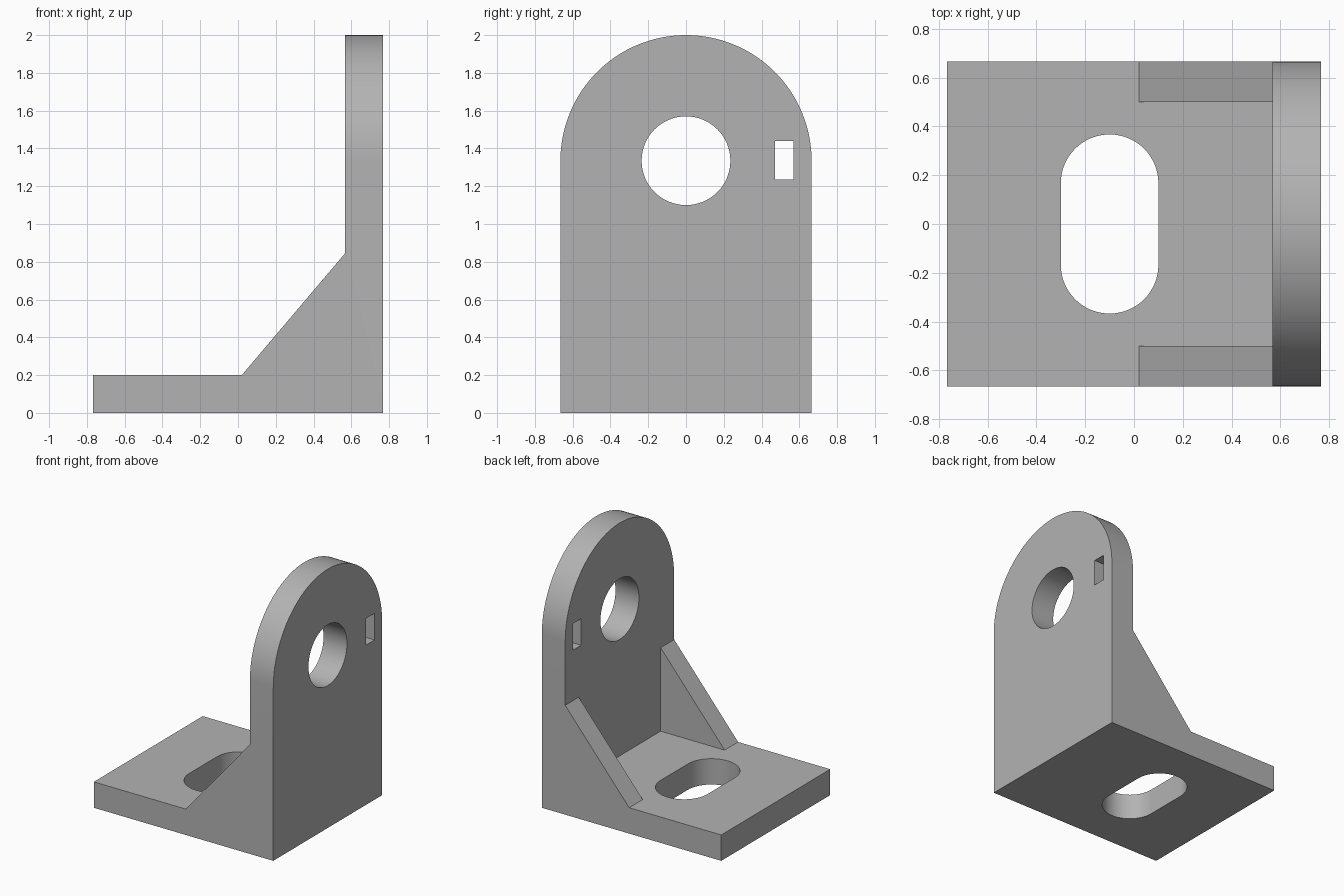
import bpy, bmesh, math
from mathutils import Vector

cube = bpy.data.objects.get("Cube")
if cube:
    bpy.data.objects.remove(cube, do_unlink=True)

HALF_X, HALF_Y, THICK = 0.767, 0.665, 0.2
WALL_X = HALF_X - THICK          # inner face of the upright
EYE_Z = 2.0 - HALF_Y             # centre of the rounded top

grey = bpy.data.materials.new("plain_grey")
grey.use_nodes = True
colour = (0.45, 0.45, 0.45, 1)
grey.diffuse_color = colour
grey.node_tree.nodes["Principled BSDF"].inputs["Base Color"].default_value = colour


def arc(cx, cy, r, start, end, steps):
    """Points along an arc, angles in degrees."""
    return [(cx + r * math.cos(math.radians(start + (end - start) * i / steps)),
             cy + r * math.sin(math.radians(start + (end - start) * i / steps)))
            for i in range(steps + 1)]


def prism(name, outline, axis, low, high):
    """Extrude a 2D outline along an axis; the other two axes keep their order."""
    def place(p, d):
        co = list(p)
        co.insert("xyz".index(axis), d)
        return co
    bm = bmesh.new()
    face = bm.faces.new([bm.verts.new(place(p, low)) for p in outline])
    new = bmesh.ops.extrude_face_region(bm, geom=[face])["geom"]
    bmesh.ops.translate(bm, verts=[g for g in new if isinstance(g, bmesh.types.BMVert)],
                        vec=Vector(place((0, 0), high - low)))
    bmesh.ops.recalc_face_normals(bm, faces=bm.faces)
    mesh = bpy.data.meshes.new(name)
    bm.to_mesh(mesh)
    bm.free()
    mesh.materials.append(grey)
    obj = bpy.data.objects.new(name, mesh)
    bpy.context.collection.objects.link(obj)
    return obj


def carve(target, cutter, operation="DIFFERENCE"):
    """Apply an exact boolean and discard the cutter."""
    cutter.hide_render = True
    mod = target.modifiers.new(cutter.name, "BOOLEAN")
    mod.object, mod.operation, mod.solver = cutter, operation, "EXACT"
    bpy.context.view_layer.objects.active = target
    bpy.ops.object.modifier_apply(modifier=mod.name)
    bpy.data.objects.remove(cutter, do_unlink=True)


def rect(a0, b0, a1, b1):
    return [(a0, b0), (a1, b0), (a1, b1), (a0, b1)]


# Side profile: base plate, sloped gusset and upright in one piece
slope_foot, slope_top = (0.02, THICK), (WALL_X, 0.845)
bracket = prism("angle_bracket", [
    (-HALF_X, 0), (HALF_X, 0), (HALF_X, 2.2), (WALL_X, 2.2),
    slope_top, slope_foot, (-HALF_X, THICK)], "y", -1, 1)

# Rounded top and flat sides
arch = [(-HALF_Y, -0.2), (HALF_Y, -0.2)] + arc(0, EYE_Z, HALF_Y, 0, 180, 64)
carve(bracket, prism("arch_outline", arch, "x", -1, 1), "INTERSECT")

# Space between the two gussets
gap = [slope_foot, (WALL_X, THICK), (WALL_X, 1.0), (-0.1, 1.0)]
carve(bracket, prism("gusset_gap", gap, "y", -0.5, 0.5))

# Round hole and small rectangular window in the upright
carve(bracket, prism("round_hole", arc(0, EYE_Z, 0.235, 0, 360, 64)[:-1], "x", 0.3, 1))
carve(bracket, prism("window", rect(0.47, 1.235, 0.57, 1.44), "x", 0.3, 1))

# Long slot in the base
slot = arc(-0.1, 0.167, 0.2, 0, 180, 32) + arc(-0.1, -0.167, 0.2, 180, 360, 32)
carve(bracket, prism("base_slot", slot, "z", -0.2, 0.4))

# Smooth curved walls, crisp edges
bpy.ops.object.select_all(action="DESELECT")
bracket.select_set(True)
bpy.context.view_layer.objects.active = bracket
bpy.ops.object.shade_smooth_by_angle(angle=math.radians(30))
